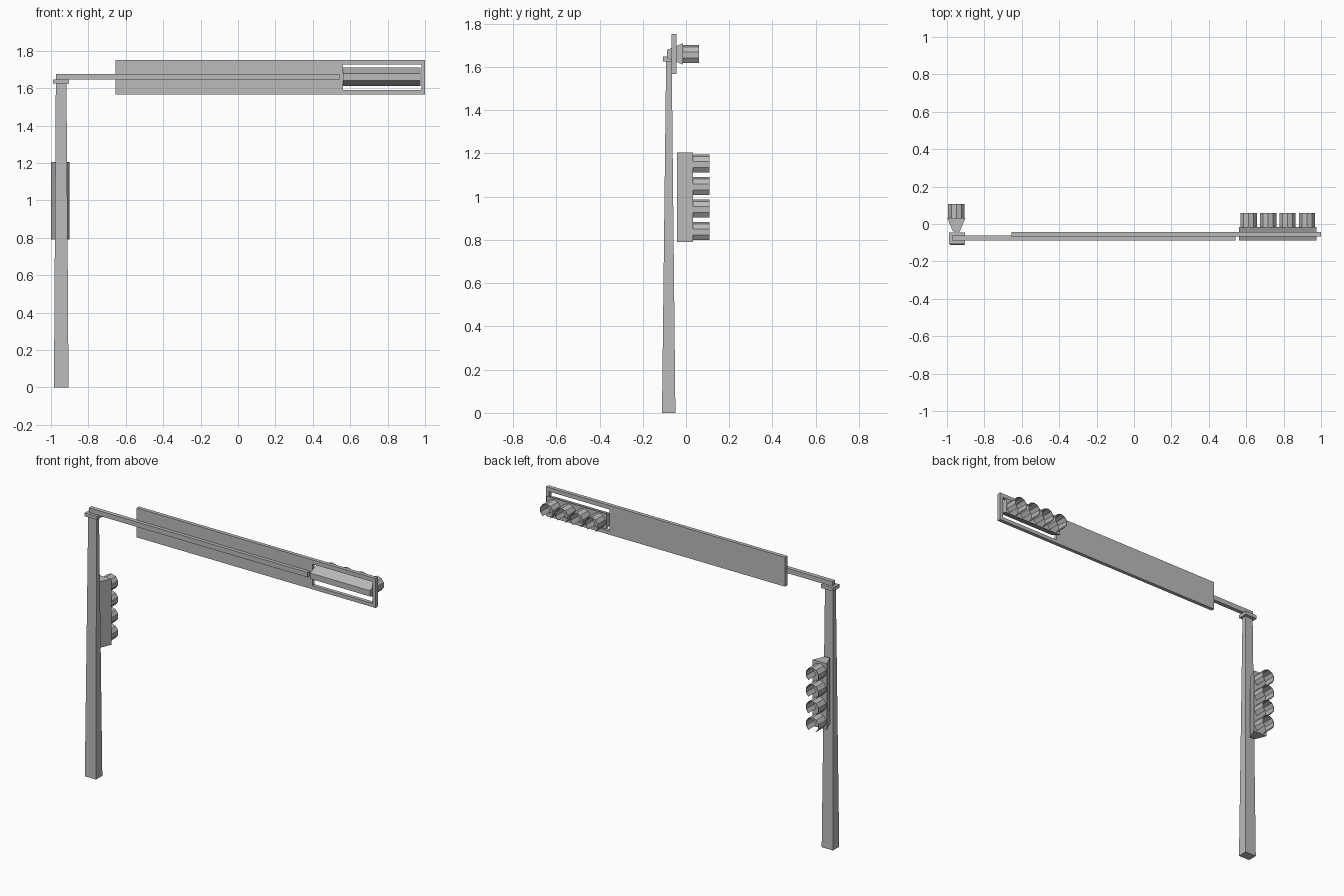
import bpy, bmesh, math

cube = bpy.data.objects.get("Cube")
if cube:
    bpy.data.objects.remove(cube, do_unlink=True)

# Single painted-metal colour
GREY = (0.5, 0.5, 0.5, 1)
metal = bpy.data.materials.new("grey metal")
metal.use_nodes = True
metal.diffuse_color = GREY
metal.node_tree.nodes["Principled BSDF"].inputs["Base Color"].default_value = GREY


def make_object(name, bm):
    bmesh.ops.recalc_face_normals(bm, faces=bm.faces)
    mesh = bpy.data.meshes.new(name)
    bm.to_mesh(mesh)
    bm.free()
    mesh.materials.append(metal)
    obj = bpy.data.objects.new(name, mesh)
    bpy.context.collection.objects.link(obj)
    return obj


def loft(name, start, end):
    """Closed solid between two matching outlines."""
    bm = bmesh.new()
    a = [bm.verts.new(p) for p in start]
    b = [bm.verts.new(p) for p in end]
    bm.faces.new(a)
    bm.faces.new(b)
    for i in range(len(a)):
        j = (i + 1) % len(a)
        bm.faces.new((a[i], a[j], b[j], b[i]))
    return make_object(name, bm)


def rect(x0, x1, y0, y1, z):
    return [(x0, y0, z), (x1, y0, z), (x1, y1, z), (x0, y1, z)]


def box(name, x, y, z):
    return loft(name, rect(*x, *y, z[0]), rect(*x, *y, z[1]))


def visor(name, x, y, z, radius=0.046, length=0.075):
    """Ten-sided hood with its two lowest sides left open."""
    bm = bmesh.new()
    rings = []
    for k in range(9):
        a = math.radians(-54 + 36 * k)
        px, pz = x + radius * math.cos(a), z + radius * math.sin(a)
        rings.append([bm.verts.new((px, y + d, pz)) for d in (0, length)])
    for p, q in zip(rings, rings[1:]):
        bm.faces.new((p[0], q[0], q[1], p[1]))
    obj = make_object(name, bm)
    wall = obj.modifiers.new("wall", "SOLIDIFY")
    wall.thickness = 0.003
    wall.offset = -1
    for poly in obj.data.polygons:
        c = poly.center
        if poly.normal.x * (c.x - x) + poly.normal.z * (c.z - z) < 0:
            poly.flip()
    return obj


def signal(name, x, y, z, horizontal):
    """Tapered housing with a row of four hoods on its back."""
    half, narrow, wide, depth = 0.207, 0.018, 0.049, 0.074
    profile = [(-narrow, 0), (narrow, 0), (wide, depth), (-wide, depth)]
    if horizontal:
        ends = [[(x + s, y + d, z + w) for w, d in profile] for s in (-half, half)]
    else:
        ends = [[(x + w, y + d, z + s) for w, d in profile] for s in (-half, half)]
    loft(name + "_housing", *ends)
    for i in range(4):
        s = (i - 1.5) * 0.104
        hx, hz = (x + s, z) if horizontal else (x, z + s)
        visor(f"{name}_visor_{i + 1}", hx, y + depth, hz - 0.005)


# Tapered post, cap and arm
loft("post", rect(-0.984, -0.906, -0.111, -0.049, 0),
     rect(-0.974, -0.917, -0.092, -0.066, 1.63))
box("post_cap", (-0.988, -0.903), (-0.106, -0.045), (1.625, 1.647))
box("arm", (-0.972, 0.542), (-0.088, -0.062), (1.645, 1.676))

# Sign board with an opening for the signal
xs = (-0.656, 0.562, 0.98, 1.0)
zs = (1.567, 1.59, 1.725, 1.751)
bm = bmesh.new()
grid = [[bm.verts.new((x, -0.066, z)) for z in zs] for x in xs]
for i in range(3):
    for j in range(3):
        if (i, j) != (1, 1):
            bm.faces.new((grid[i][j], grid[i + 1][j], grid[i + 1][j + 1], grid[i][j + 1]))
made = bmesh.ops.extrude_face_region(bm, geom=list(bm.faces), use_keep_orig=True)
for v in made["geom"]:
    if isinstance(v, bmesh.types.BMVert):
        v.co.y += 0.023
make_object("sign_board", bm)

# Signals on the post and in the board
signal("post_signal", -0.95, -0.041, 0.9975, False)
signal("arm_signal", 0.769, -0.089, 1.66, True)
